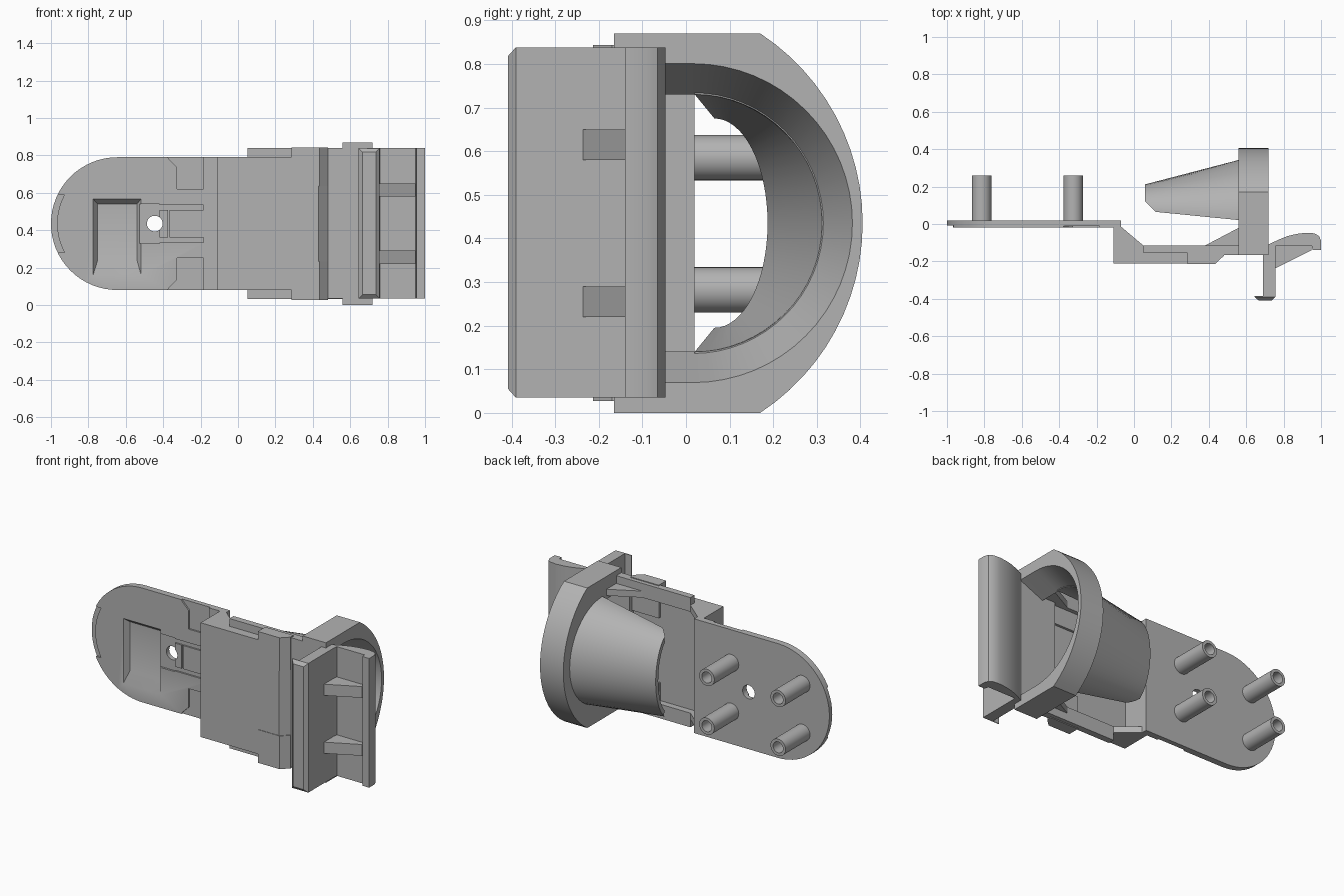
import bpy, bmesh
from math import pi, sin, cos, asin

old = bpy.data.objects.get("Cube")
if old:
    bpy.data.objects.remove(old, do_unlink=True)

grey = bpy.data.materials.new("plain grey")
grey.use_nodes = True
grey.diffuse_color = (0.45, 0.45, 0.45, 1)
grey.node_tree.nodes["Principled BSDF"].inputs["Base Color"].default_value = (0.45, 0.45, 0.45, 1)

MID = 0.435  # height of the mirror plane


def loft(name, rings):
    """Skin closed rings of equal length and cap both ends."""
    bm = bmesh.new()
    vs = [[bm.verts.new(p) for p in r] for r in rings]
    n = len(vs[0])
    for a, b in zip(vs, vs[1:]):
        for i in range(n):
            j = (i + 1) % n
            bm.faces.new((a[i], a[j], b[j], b[i]))
    bm.faces.new(vs[0])
    bm.faces.new(vs[-1])
    bmesh.ops.recalc_face_normals(bm, faces=bm.faces)
    me = bpy.data.meshes.new(name)
    bm.to_mesh(me)
    bm.free()
    ob = bpy.data.objects.new(name, me)
    bpy.context.collection.objects.link(ob)
    me.materials.append(grey)
    return ob


def prism(name, pts, axis, lo, hi):
    """Extrude a 2D profile along one axis."""
    place = {"x": lambda p, d: (d, p[0], p[1]),
             "y": lambda p, d: (p[0], d, p[1]),
             "z": lambda p, d: (p[0], p[1], d)}[axis]
    return loft(name, [[place(p, d) for p in pts] for d in (lo, hi)])


def box(name, x0, x1, y0, y1, z0, z1):
    return prism(name, [(x0, y0), (x1, y0), (x1, y1), (x0, y1)], "z", z0, z1)


def disc(name, x, z, r, y0, y1, n=32):
    pts = [(x + r * cos(2 * pi * i / n), z + r * sin(2 * pi * i / n)) for i in range(n)]
    return prism(name, pts, "y", y0, y1)


def cut(ob, *cutters):
    for c in cutters:
        c.hide_render = True
        m = ob.modifiers.new("cut", "BOOLEAN")
        m.operation = "DIFFERENCE"
        m.solver = "EXACT"
        m.object = c
        bpy.context.view_layer.objects.active = ob
        bpy.ops.object.modifier_apply(modifier=m.name)
        bpy.data.objects.remove(c, do_unlink=True)


def smooth(ob):
    bpy.ops.object.select_all(action="DESELECT")
    ob.select_set(True)
    bpy.context.view_layer.objects.active = ob
    bpy.ops.object.shade_smooth_by_angle(angle=0.5)


def flip(z0, z1, side):
    """Mirror a height range about the middle plane for the lower side."""
    return (z0, z1) if side > 0 else (2 * MID - z1, 2 * MID - z0)


# Rounded mounting plate
arc = [(-0.645 - 0.355 * sin(pi * i / 32), MID + 0.355 * cos(pi * i / 32)) for i in range(33)]
plate = prism("mounting_plate", [(-0.07, 0.79)] + arc + [(-0.07, 0.08)], "y", -0.02, 0.02)
cut(plate, disc("screw_hole", -0.445, MID, 0.042, -0.1, 0.1))

# Shallow recesses on the front of the plate
for s in (1, -1):
    notch = [(-0.41, 0.85), (-0.37, 0.78), (-0.325, 0.735), (-0.325, 0.62), (-0.185, 0.62), (-0.185, 0.85)]
    cut(plate, prism("notch", [(x, MID + s * (z - MID)) for x, z in notch], "y", -0.1, -0.01),
        box("groove", -0.42, -0.185, -0.1, -0.01, *flip(0.508, 0.535, s)))
cut(plate, box("hole_pocket", -0.54, -0.42, -0.1, -0.008, 0.33, 0.54),
    box("slot_end", -0.375, -0.365, -0.1, -0.01, 0.36, 0.51))
rim = [(-0.9 - 0.12 * cos(a / 10), MID + 0.2 * sin(a / 10)) for a in range(-10, 11)]
rim = [(-0.645 - 0.322 * cos(a / 20), MID + 0.322 * sin(a / 20)) for a in range(-10, 11)]
cut(plate, prism("rim_step", rim + [(-1.1, 0.59), (-1.1, 0.28)], "y", -0.1, -0.008))

# Tapered window pocket
pocket = [[(x, y, z) for x, z in ((x0, z0), (x1, z0), (x1, z1), (x0, z1))]
          for y, x0, x1, z0, z1 in ((-0.021, -0.775, -0.518, 0.16, 0.567),
                                    (0.012, -0.75, -0.54, 0.24, 0.54))]
cut(plate, loft("window_pocket", pocket))
smooth(plate)

# Four hollow posts on the back
for x in (-0.815, -0.325):
    for z in (0.585, 0.282):
        post = disc("post", x, z, 0.052, 0.015, 0.26)
        cut(post, disc("bore", x, z, 0.034, 0.03, 0.3))
        smooth(post)

# Open tray: front floor, end wall, side walls
prism("tray_floor", [(-0.11, -0.21), (0.43, -0.21), (0.48, -0.165), (0.48, -0.155), (-0.11, -0.155)],
      "z", 0.08, 0.79)
box("tray_end_wall", -0.11, -0.07, -0.2, -0.01, 0.08, 0.79)
wall = [(-0.11, 0.02), (0.05, -0.115), (0.38, -0.115), (0.57, -0.015), (0.57, -0.165), (0.48, -0.165),
        (0.43, -0.21), (-0.11, -0.21)]
clip = [(0.285, -0.213), (0.435, -0.213), (0.48, -0.17), (0.48, -0.14), (0.285, -0.14)]
for s in (1, -1):
    prism("tray_side_wall", wall, "z", *flip(0.75, 0.79, s))
    box("side_flange", 0.05, 0.57, -0.155, -0.115, *flip(0.78, 0.838, s))
    prism("corner_clip", clip, "z", *flip(0.637, 0.843, s))
box("front_bridge", 0.47, 0.72, -0.165, -0.115, 0.035, 0.838)


# Ring with a flared opening
def arch(r, y_low, yc, n=32):
    pts = [(yc + r * sin(pi * i / n), MID + r * cos(pi * i / n)) for i in range(n + 1)]
    return [(y_low, MID + r)] + pts + [(y_low, MID - r)]


R = 0.52
half = asin(0.435 / R)
bow = [(-0.115 + R * cos(half * k / 12), MID + R * sin(half * k / 12)) for k in range(12, -13, -1)]
ring = prism("ring", [(-0.165, 0.87)] + bow + [(-0.165, 0)], "x", 0.56, 0.72)
flare = [[(x, y, z) for y, z in arch(r, -0.115, 0.016)] for x, r in ((0.55, 0.29), (0.73, 0.37))]
cut(ring, loft("flare", flare), disc("dimple", 0.585, MID, 0.045, -0.2, -0.155))
smooth(ring)


# Tapered half-shell spout behind the ring
def shell(x, yc, outer, inner, chamfer, n=32):
    def row(ry, rz, order):
        pts = [(yc + ry * sin(pi * i / n), MID + rz * cos(pi * i / n)) for i in order]
        return [(x + chamfer * max(0, 0.12 - y), y, z) for y, z in pts]
    return row(*outer, range(n + 1)) + row(*inner, range(n, -1, -1))


spout = loft("spout", [shell(0.57, 0.02, (0.325, 0.327), (0.292, 0.295), 0),
                       shell(0.06, 0.065, (0.147, 0.268), (0.122, 0.24), 1)])
smooth(spout)

# Hooked upright with a chamfered front bar
box("upright", 0.69, 0.757, -0.39, -0.115, 0.035, 0.838)
bar = [[(x, y, z) for x, z in ((0.645 + i, 0.035 + i), (0.757 - i, 0.035 + i),
                               (0.757 - i, 0.838 - i), (0.645 + i, 0.838 - i))]
       for y, i in ((-0.385, 0), (-0.39, 0), (-0.408, 0.02))]
loft("front_bar", bar)

# Curved lip and its two gussets
lip = [(0.715, -0.14), (0.715, -0.112), (0.77, -0.085), (0.82, -0.065), (0.87, -0.053), (0.92, -0.047),
       (0.965, -0.05), (0.99, -0.065), (1, -0.09), (1, -0.14), (0.955, -0.14), (0.95, -0.115), (0.76, -0.115),
       (0.757, -0.14)]
smooth(prism("curved_lip", lip, "z", 0.035, 0.838))
for s in (1, -1):
    prism("gusset", [(0.75, -0.24), (0.95, -0.14), (0.95, -0.11), (0.75, -0.11)], "z", *flip(0.58, 0.65, s))
